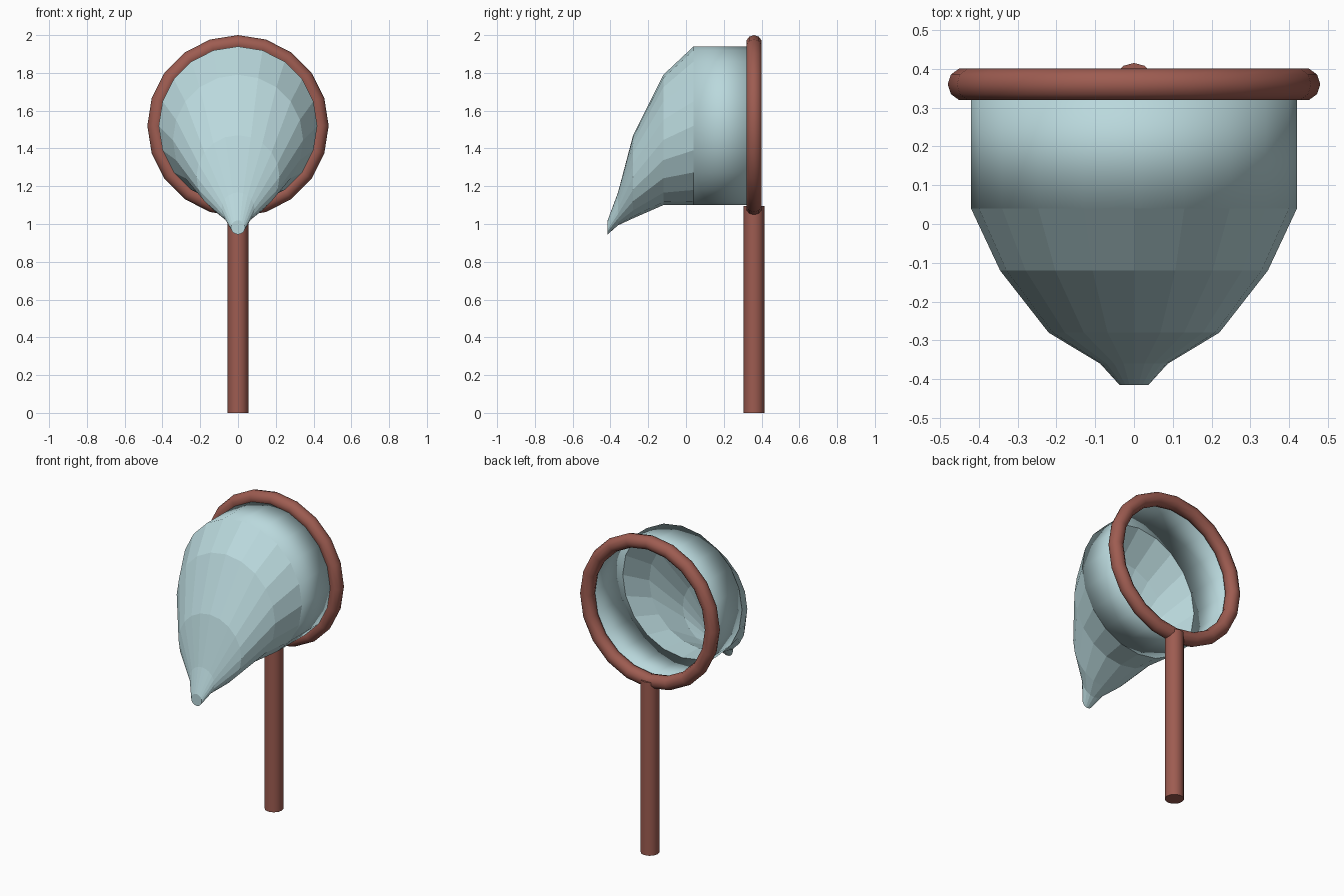
import bpy, bmesh, math

if "Cube" in bpy.data.objects:
    bpy.data.objects.remove(bpy.data.objects["Cube"])

SIDES = 20


def material(name, rgb):
    m = bpy.data.materials.new(name)
    m.diffuse_color = (*rgb, 1.0)
    m.use_nodes = True
    m.node_tree.nodes["Principled BSDF"].inputs["Base Color"].default_value = m.diffuse_color
    return m


wood = material("reddish brown", (0.34, 0.107, 0.082))
cloth = material("pale blue", (0.49, 0.69, 0.72))


def loft(name, sections, cap_end, smooth):
    """Skin round sections (y, centre z, radius) running along y."""
    bm = bmesh.new()
    rings = []
    for y, zc, r in sections:
        rings.append([bm.verts.new((r * math.cos(2 * math.pi * i / SIDES), y,
                                    zc + r * math.sin(2 * math.pi * i / SIDES)))
                      for i in range(SIDES)])
    for a, b in zip(rings, rings[1:]):
        for i in range(SIDES):
            j = (i + 1) % SIDES
            bm.faces.new((a[i], b[i], b[j], a[j])).smooth = smooth
    if cap_end:
        bm.faces.new(rings[-1])
    # make the normals point outwards from the bag axis
    bm.normal_update()
    bm.faces.ensure_lookup_table()
    f = bm.faces[0]
    if f.normal.x * f.calc_center_median().x < 0:
        bmesh.ops.reverse_faces(bm, faces=bm.faces[:])
    bmesh.ops.recalc_face_normals(bm, faces=bm.faces[:])
    f = bm.faces[0]
    if f.normal.x * f.calc_center_median().x < 0:
        bmesh.ops.reverse_faces(bm, faces=bm.faces[:])
    me = bpy.data.meshes.new(name)
    bm.to_mesh(me)
    bm.free()
    ob = bpy.data.objects.new(name, me)
    bpy.context.collection.objects.link(ob)
    me.materials.append(cloth)
    # thin cloth thickness, inwards
    mod = ob.modifiers.new("thickness", "SOLIDIFY")
    mod.thickness = 0.006
    mod.offset = -1
    return ob


# straight sleeve behind the hoop
loft("net_sleeve", [(0.36, 1.52, 0.42), (0.04, 1.52, 0.42)], False, True)

# drooping tapered bag
loft("net_bag", [(0.04, 1.52, 0.42), (-0.12, 1.445, 0.345), (-0.28, 1.25, 0.22),
                 (-0.36, 1.08, 0.087), (-0.415, 0.982, 0.037)], True, False)

# hoop
bpy.ops.mesh.primitive_torus_add(major_segments=SIDES, minor_segments=10,
                                 major_radius=0.437, minor_radius=0.043,
                                 location=(0, 0.36, 1.52),
                                 rotation=(math.pi / 2, 0, 0))
hoop = bpy.context.object
hoop.name = "hoop"
hoop.data.materials.append(wood)
bpy.ops.object.shade_smooth()

# handle
bpy.ops.mesh.primitive_cylinder_add(vertices=12, radius=0.055, depth=1.095,
                                    location=(0, 0.36, 0.5475))
handle = bpy.context.object
handle.name = "handle"
handle.data.materials.append(wood)
bpy.ops.object.shade_smooth_by_angle(angle=math.radians(40))
